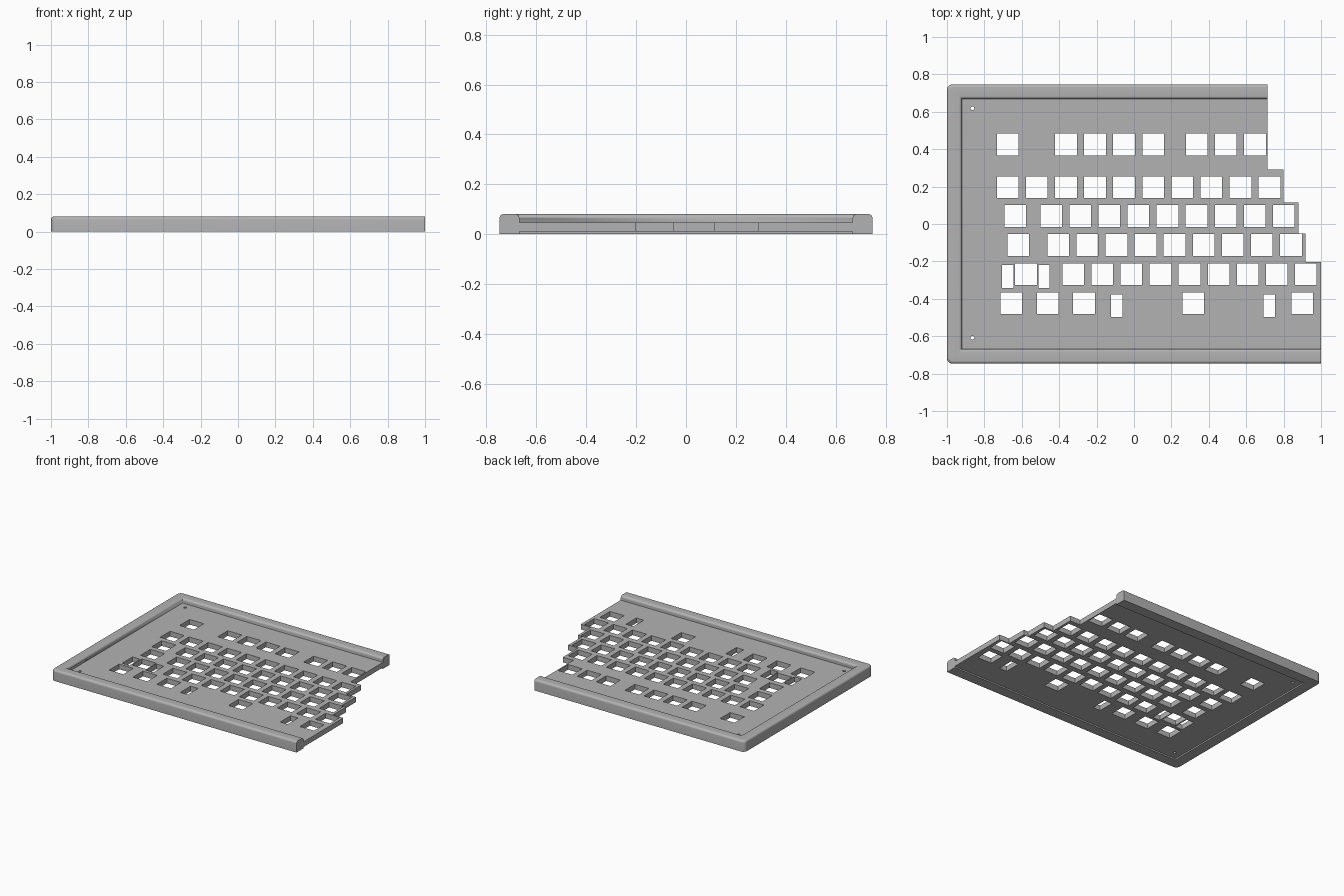
import bpy, bmesh, math
from mathutils import Vector

if "Cube" in bpy.data.objects:
    bpy.data.objects.remove(bpy.data.objects["Cube"], do_unlink=True)

HALF_DEPTH, HEIGHT = 0.747, 0.081
INNER_X, INNER_Y = -0.92, 0.668
PLATE_LOW, PLATE_TOP = 0.01, 0.048
BACK_END = 0.714

grey = bpy.data.materials.new("plain grey")
grey.use_nodes = True
colour = (0.45, 0.45, 0.45, 1)
grey.diffuse_color = colour
grey.node_tree.nodes["Principled BSDF"].inputs["Base Color"].default_value = colour


def make_object(name, bm):
    bmesh.ops.recalc_face_normals(bm, faces=bm.faces)
    mesh = bpy.data.meshes.new(name)
    bm.to_mesh(mesh)
    bm.free()
    mesh.materials.append(grey)
    obj = bpy.data.objects.new(name, mesh)
    bpy.context.collection.objects.link(obj)
    return obj


def activate(obj):
    bpy.ops.object.select_all(action='DESELECT')
    obj.select_set(True)
    bpy.context.view_layer.objects.active = obj


def arc(cx, cy, rx, ry, start, steps=6):
    """Quarter turn, clockwise from the start angle in degrees."""
    angles = [math.radians(start - 90 * i / steps) for i in range(steps + 1)]
    return [(cx + rx * math.cos(a), cy + ry * math.sin(a)) for a in angles]


# Raised rim: a rounded section swept around three sides
R = 0.03
corner_front, corner_back = (INNER_X, -INNER_Y), (INNER_X, INNER_Y)
stations = [((1, -HALF_DEPTH), (1, -INNER_Y))]
stations += [(p, corner_front) for p in arc(R - 1, R - HALF_DEPTH, R, R, 270)]
stations += [(p, corner_back) for p in arc(R - 1, HALF_DEPTH - R, R, R, 180)]
stations += [((BACK_END, HALF_DEPTH), (BACK_END, INNER_Y))]

section = [(0, 0)] + arc(0.2, HEIGHT - 0.016, 0.2, 0.016, 180)
section += arc(0.8, HEIGHT - 0.016, 0.2, 0.016, 90) + [(1, 0)]

bm = bmesh.new()
rings = []
for outer, inner in stations:
    ring = []
    for t, z in section:
        x, y = Vector(outer).lerp(Vector(inner), t)
        ring.append(bm.verts.new((x, y, z)))
    rings.append(ring)
n = len(section)
for a, b in zip(rings, rings[1:]):
    for i in range(n):
        j = (i + 1) % n
        bm.faces.new((a[i], a[j], b[j], b[i]))
bm.faces.new(rings[0])
bm.faces.new(rings[-1])
bmesh.ops.remove_doubles(bm, verts=bm.verts, dist=1e-5)
rim = make_object("rim", bm)
activate(rim)
bpy.ops.object.shade_smooth_by_angle(angle=math.radians(35))

# Switch plate with a stepped right edge
steps = [(1.0, -0.203), (0.917, -0.051), (0.88, 0.115), (0.8, 0.292), (BACK_END, INNER_Y)]
outline = [corner_back, corner_front]
y = -INNER_Y
for x, top in steps:
    outline += [(x, y), (x, top)]
    y = top
bm = bmesh.new()
face = bm.faces.new([bm.verts.new((x, y, PLATE_LOW)) for x, y in outline])
up = bmesh.ops.extrude_face_region(bm, geom=[face])["geom"]
bmesh.ops.translate(bm, verts=[v for v in up if isinstance(v, bmesh.types.BMVert)],
                    vec=(0, 0, PLATE_TOP - PLATE_LOW))
plate = make_object("switch_plate", bm)

# Cutter: key openings row by row, stabiliser slots and screw holes
PITCH, KEY = 0.1555, 0.116
run = range(9)
rows = [
    (0.425, -0.675, [0, 2, 3, 4, 5, 6.5, 7.5, 8.5]),
    (0.197, -0.675, range(10)),
    (0.043, -0.443, [-1.235, *run]),
    (-0.112, -0.405, [-1.375, *run]),
    (-0.269, -0.325, [-1.62, *run]),
    (-0.423, -0.656, [0, 1.25, 2.5, 6.26, 10]),
]
slots = [(-0.675, -0.281), (-0.481, -0.281), (-0.092, -0.437), (0.723, -0.437)]
screws = [(-0.864, 0.619), (-0.864, -0.608)]

bm = bmesh.new()


def cut_box(x, y, width, depth):
    verts = bmesh.ops.create_cube(bm, size=1)["verts"]
    bmesh.ops.scale(bm, verts=verts, vec=(width, depth, 0.2))
    bmesh.ops.translate(bm, verts=verts, vec=(x, y, 0.03))


for y, start, places in rows:
    for k in places:
        cut_box(start + k * PITCH, y, KEY, KEY)
for x, y in slots:
    cut_box(x, y, 0.061, 0.121)
for x, y in screws:
    drill = bmesh.ops.create_cone(bm, cap_ends=True, segments=16, radius1=0.01,
                                  radius2=0.01, depth=0.2)["verts"]
    bmesh.ops.translate(bm, verts=drill, vec=(x, y, 0.03))
cutter = make_object("opening_cutter", bm)
cutter.hide_render = True

activate(plate)
mod = plate.modifiers.new("openings", 'BOOLEAN')
mod.operation = 'DIFFERENCE'
mod.solver = 'EXACT'
mod.object = cutter
bpy.ops.object.modifier_apply(modifier=mod.name)
bpy.data.objects.remove(cutter, do_unlink=True)
